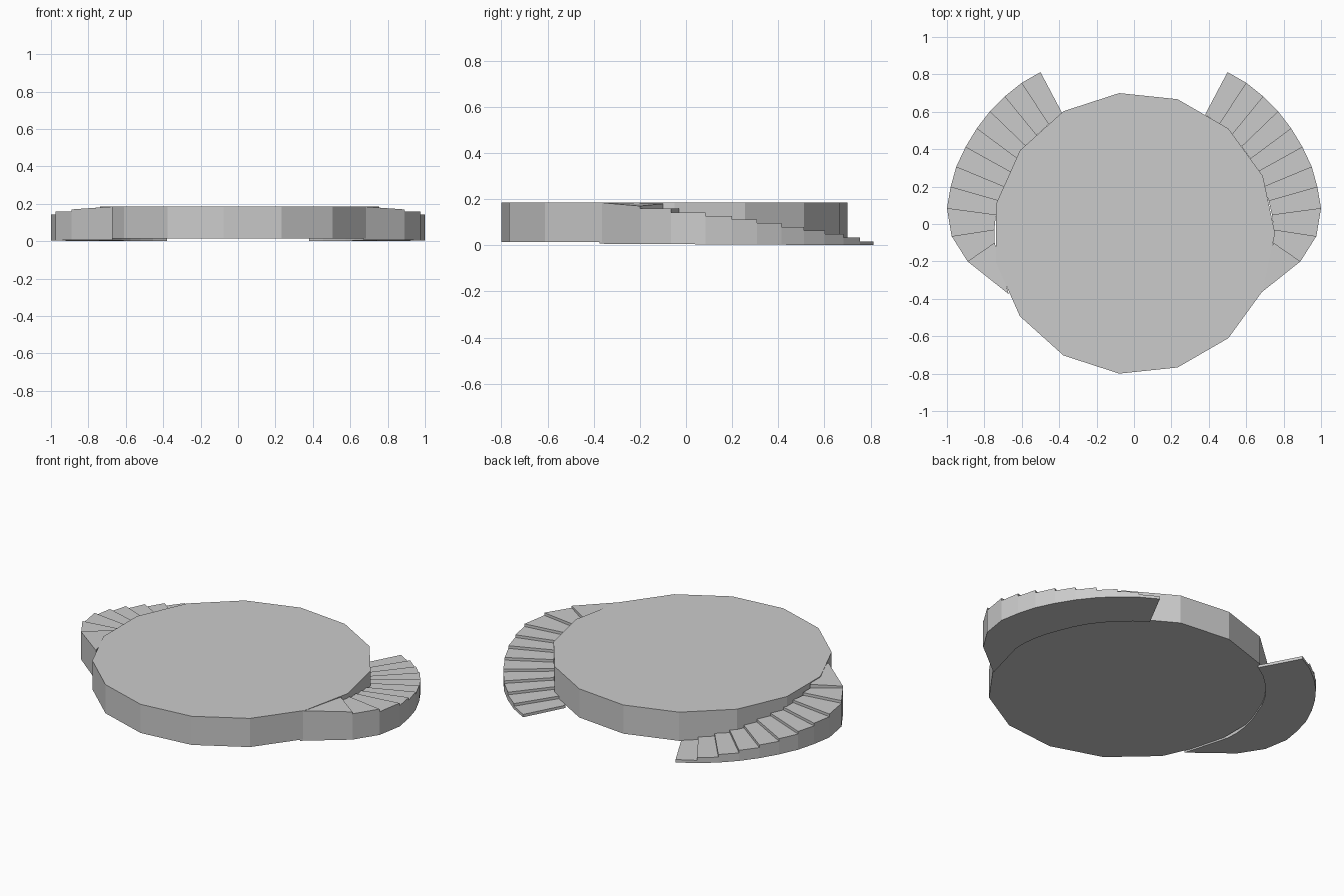
import bpy, bmesh, math

if "Cube" in bpy.data.objects:
    bpy.data.objects.remove(bpy.data.objects["Cube"])

def make_object(name, bm):
    bmesh.ops.remove_doubles(bm, verts=bm.verts[:], dist=1e-5)
    bmesh.ops.recalc_face_normals(bm, faces=bm.faces[:])
    mesh = bpy.data.meshes.new(name)
    bm.to_mesh(mesh)
    bm.free()
    obj = bpy.data.objects.new(name, mesh)
    bpy.context.collection.objects.link(obj)
    return obj

# Round platform: 15-sided disc
bm = bmesh.new()
ring = [(0.754 * math.cos(k * math.tau / 15), -0.05 + 0.754 * math.sin(k * math.tau / 15))
        for k in range(15)]
base = bm.faces.new([bm.verts.new((x, y, 0.015)) for x, y in ring])
ext = bmesh.ops.extrude_face_region(bm, geom=[base], use_keep_orig=True)
for v in ext["geom"]:
    if isinstance(v, bmesh.types.BMVert):
        v.co.z = 0.185
make_object("platform", bm)

# Plan of the curved stair, from the lowest step to the landing
OUTER = [(0.50, 0.812), (0.60, 0.755), (0.69, 0.683), (0.77, 0.603), (0.84, 0.512),
         (0.90, 0.413), (0.95, 0.307), (0.98, 0.20), (1.0, 0.085), (0.975, -0.065), (0.89, -0.20)]
INNER = [(0.38, 0.585), (0.455, 0.535), (0.52, 0.475), (0.575, 0.415), (0.622, 0.35),
         (0.66, 0.28), (0.692, 0.20), (0.72, 0.125), (0.738, 0.05), (0.747, -0.03), (0.745, -0.10)]
END = (0.67, -0.375)

def floor(y):
    return 0.0055 * (0.812 - y)

def build_stair(name, side):
    bm = bmesh.new()

    def face(*pts):
        bm.faces.new([bm.verts.new((side * p[0], p[1], z)) for p, z in pts])

    prev = None
    for i in range(10):
        o0, o1, n0, n1 = OUTER[i], OUTER[i + 1], INNER[i], INNER[i + 1]
        z = 0.017 + 0.0157 * i
        low = floor(o0[1]) if prev is None else prev
        fo0, fo1, fn0, fn1 = (floor(p[1]) for p in (o0, o1, n0, n1))
        face((o0, z), (o1, z), (n1, z), (n0, z))            # tread
        face((o0, fo0), (o1, fo1), (n1, fn1), (n0, fn0))    # underside
        face((o0, fo0), (o1, fo1), (o1, z), (o0, z))        # outer wall
        face((n0, fn0), (n1, fn1), (n1, z), (n0, z))        # inner wall
        if prev is None:
            face((o0, fo0), (n0, fn0), (n0, z), (o0, z))
        else:
            face((o0, low), (n0, low), (n0, z), (o0, z))    # riser
        prev = z

    # Sloped landing that meets the platform
    o, n = OUTER[-1], INNER[-1]
    fo, fn, fe = floor(o[1]), floor(n[1]), floor(END[1])
    face((o, prev), (n, prev), (n, 0.18), (o, 0.17))
    face((o, 0.17), (n, 0.18), (END, 0.185))
    face((o, fo), (n, fn), (END, fe))
    face((o, fo), (END, fe), (END, 0.185), (o, 0.17))
    face((n, fn), (END, fe), (END, 0.185), (n, 0.18))
    make_object(name, bm)

build_stair("right_stair", 1)
build_stair("left_stair", -1)
